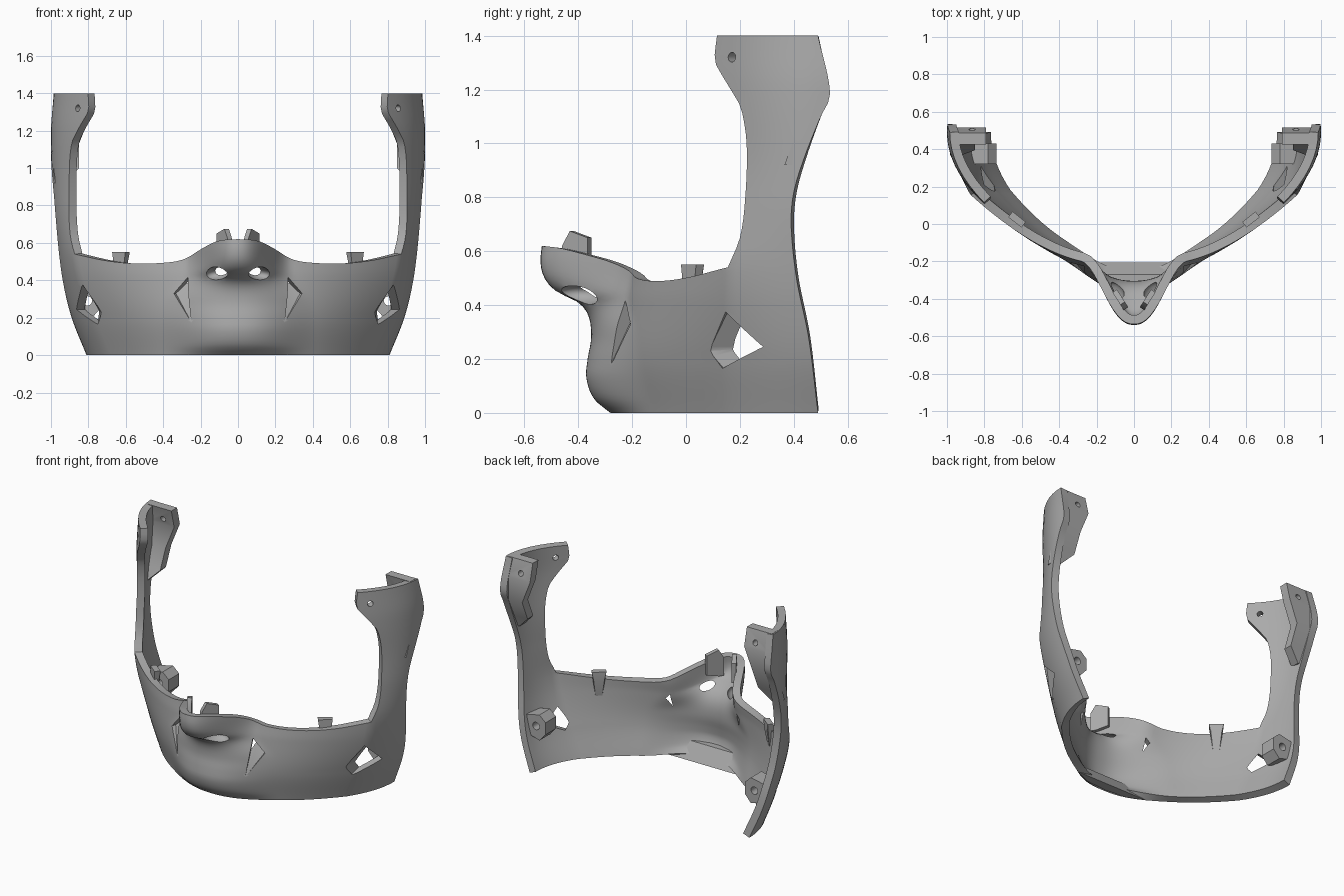
import bpy, bmesh, math
from mathutils import Vector, Matrix

cube = bpy.data.objects.get("Cube")
if cube:
    bpy.data.objects.remove(cube)

grey = bpy.data.materials.new("plain grey")
grey.use_nodes = True
colour = (0.4, 0.4, 0.4, 1)
grey.diffuse_color = colour
grey.node_tree.nodes["Principled BSDF"].inputs["Base Color"].default_value = colour


def table(*pairs):
    """Return an eased lookup through (input, output) pairs."""
    def look(v):
        if v <= pairs[0][0]:
            return pairs[0][1]
        n = len(pairs)
        for i in range(n - 1):
            (a, p), (b, q) = pairs[i], pairs[i + 1]
            if v <= b:
                def slope(k):
                    lo, hi = pairs[max(k - 1, 0)], pairs[min(k + 1, n - 1)]
                    return (hi[1] - lo[1]) / (hi[0] - lo[0]) * (b - a)
                t = (v - a) / (b - a)
                keep = (1 + 2 * t) * (1 - t) ** 2
                return (p * keep + q * (1 - keep)
                        + slope(i) * t * (1 - t) ** 2 - slope(i + 1) * t * t * (1 - t))
        return pairs[-1][1]
    return look


# Outline measurements by height
half_width = table((0, .81), (.2, .89), (.4, .94), (.6, .97), (.8, .99), (1.2, 1), (1.4, .985))
rear_edge = table((0, .49), (.28, .455), (.5, .41), (.7, .39), (.82, .4), (.95, .44),
                  (1.1, .5), (1.18, .535), (1.4, .49))
arm_front = table((.54, .155), (.65, .2), (.8, .22), (1, .225), (1.13, .205), (1.16, .19),
                  (1.28, .118), (1.31, .106), (1.4, .115))
arm_curve = table((.2, 1), (.54, .8), (.75, 1.1), (.95, 1.35), (1.15, 1.35), (1.4, 1.3))
centre_front = table((0, -.28), (.05, -.34), (.13, -.37), (.2, -.365), (.28, -.352), (.36, -.362),
                     (.41, -.4), (.45, -.48), (.5, -.525), (.56, -.54), (.62, -.535))
cheek_base = table((0, -.245), (.2, -.28), (.42, -.255), (.52, -.235), (.62, -.235))
bump_width = table((0, .42), (.3, .4), (.42, .3), (.62, .28))
rim_height = table((0, .62), (.1, .612), (.18, .575), (.28, .515), (.38, .495), (.55, .49),
                   (.7, .505), (.86, .54))


def arm_point(y, z):
    return Vector((half_width(z) - arm_curve(z) * (.49 - y) ** 2, y, z))


def face_point(s, z):
    edge = arm_point(arm_front(min(z, .54)), z)
    base = cheek_base(z)
    x = edge.x * s
    bump = math.cos(math.pi / 2 * min(x / bump_width(z), 1) ** 1.2) ** 2
    y = base + (edge.y - base) * s ** 2.1 - (base - centre_front(z)) * bump
    return Vector((x, y, z))


def hull(bm, points):
    verts = [bm.verts.new(p) for p in points]
    bmesh.ops.convex_hull(bm, input=verts)


def rod(bm, centre, axis, radius, length):
    turn = Vector(axis).to_track_quat('Z', 'Y').to_matrix().to_4x4()
    bmesh.ops.create_cone(bm, cap_ends=True, segments=16, radius1=radius, radius2=radius,
                          depth=length, matrix=Matrix.Translation(centre) @ turn)


def make(name, bm, thickness=0, cutter=None, keep=True):
    """Turn a half model into a finished mirrored object."""
    if not thickness:
        bmesh.ops.recalc_face_normals(bm, faces=bm.faces)
    mesh = bpy.data.meshes.new(name)
    bm.to_mesh(mesh)
    bm.free()
    mesh.materials.append(grey)
    obj = bpy.data.objects.new(name, mesh)
    bpy.context.scene.collection.objects.link(obj)
    mirror = obj.modifiers.new("mirror", 'MIRROR')
    mirror.use_clip = True
    if thickness:
        shell = obj.modifiers.new("shell", 'SOLIDIFY')
        shell.thickness = thickness
        shell.offset = -1
    if cutter:
        cut = obj.modifiers.new("openings", 'BOOLEAN')
        cut.operation = 'DIFFERENCE'
        cut.solver = 'EXACT'
        cut.use_self = True
        cut.object = cutter
    bpy.ops.object.select_all(action='DESELECT')
    obj.select_set(True)
    bpy.context.view_layer.objects.active = obj
    bpy.ops.object.convert(target='MESH')
    if keep:
        bpy.ops.object.shade_smooth_by_angle(angle=math.radians(32))
    else:
        obj.hide_render = True
        obj.hide_set(True)
    return obj


# Cutter for the shell: cheek slits, side openings, nostrils, strap holes
bm = bmesh.new()


def wedge(corners, outward):
    out = Vector(outward)
    hull(bm, [Vector(p) + out * .08 for p, d in corners] + [Vector(p) - out * d for p, d in corners])


wedge([((.28, -.25, .417), .09), ((.345, -.21, .33), .03), ((.25, -.28, .176), 0)], (.45, -.9, 0))
wedge([((.74, .08, .23), .01), ((.825, .15, .375), .01), ((.865, .285, .245), .12),
       ((.75, .135, .165), .01)], (.86, -.5, 0))
place = Matrix.LocRotScale(Vector((.12, -.4, .435)), Matrix.Rotation(.2, 3, 'Y').to_quaternion(),
                           Vector((.075, .09, .038)))
bmesh.ops.create_icosphere(bm, subdivisions=3, radius=1, matrix=place)
rod(bm, arm_point(.17, 1.32), (.77, -.64, 0), .018, .2)
shell_cutter = make("shell_cutter", bm, keep=False)

# Cutter for the screw holes in the rear flanges and bosses
bm = bmesh.new()
rod(bm, (.865, .48, 1.32), (0, 1, 0), .018, .3)
rod(bm, (.805, .38, .29), (0, 1, 0), .025, .3)
screw_cutter = make("screw_cutter", bm, keep=False)

# Mask shell: a face grid that runs into tall side arms
bm = bmesh.new()
FACE, ARM, LOW, HIGH = 40, 8, 30, 24
grid = {}
for row in range(LOW + HIGH + 1):
    for col in range(FACE + ARM + 1):
        v = row / LOW
        if col <= FACE and row <= LOW:
            s = col / FACE
            point = face_point(s, v * rim_height(s * .86))
        elif col >= FACE:
            z = .54 * v if row <= LOW else .54 + .86 * (row - LOW) / HIGH
            t = (col - FACE) / ARM
            point = arm_point(arm_front(z) * (1 - t) + rear_edge(z) * t, z)
        else:
            continue
        grid[col, row] = bm.verts.new(point)
for col, row in list(grid):
    corners = [(col, row), (col + 1, row), (col + 1, row + 1), (col, row + 1)]
    if all(c in grid for c in corners):
        bm.faces.new([grid[c] for c in corners])
make("mask_shell", bm, thickness=.048, cutter=shell_cutter)

# Rear flanges: plates turned inward at the top of each arm
bm = bmesh.new()
rings = []
for z, inner in ((.92, .93), (1, .85), (1.13, .85), (1.28, .79), (1.4, .79)):
    back = rear_edge(z) - .004
    outer = half_width(z) - .012
    rings.append([bm.verts.new((x, y, z)) for x, y in
                  ((inner, back - .06), (outer, back - .06), (outer, back), (inner, back))])
for a, b in zip(rings, rings[1:]):
    for i in range(4):
        j = (i + 1) % 4
        bm.faces.new((a[i], a[j], b[j], b[i]))
bm.faces.new(rings[0])
bm.faces.new(rings[-1])
make("rear_flange", bm, cutter=screw_cutter)

# Screw bosses behind the side openings
bm = bmesh.new()
outline = ((.735, .25), (.735, .33), (.78, .37), (.875, .35), (.845, .22), (.78, .2))
hull(bm, [(x, y, z) for x, z in outline for y in (.32, .43)])
make("screw_boss", bm, cutter=screw_cutter)

# Thickened lip inside the bottom of the chin
bm = bmesh.new()
hull(bm, [(0, -.27, 0), (.15, -.255, 0), (.27, -.205, 0), (0, -.205, 0),
          (0, -.32, .1), (.2, -.27, .1), (0, -.27, .1)])
make("chin_lip", bm)

# Clips standing on the inside of the side rims
bm = bmesh.new()
along = Vector((.78, .62, 0))
inward = Vector((-.62, .78, 0))
foot = Vector((.645, .0, 0))
levels = ((.38, .02, .03), (.5, .033, .05), (.55, .045, .05))
hull(bm, [foot + along * side * w + inward * d + Vector((0, 0, z))
          for z, w, deep in levels for side in (-1, 1) for d in (.012, deep)])
make("side_clip", bm)

# Paired clips lining the nose bridge
bm = bmesh.new()
front, rear = Vector((.055, -.46, 0)), Vector((.115, -.365, 0))
inset = Vector((-.024, .015, 0))
hull(bm, [end + offset + Vector((0, 0, z))
          for end, heights in ((front, (.5, .62)), (front.lerp(rear, .3), (.5, .675)),
                               (rear, (.52, .65)))
          for z in heights for offset in (Vector(), inset)])
make("nose_clip", bm)
